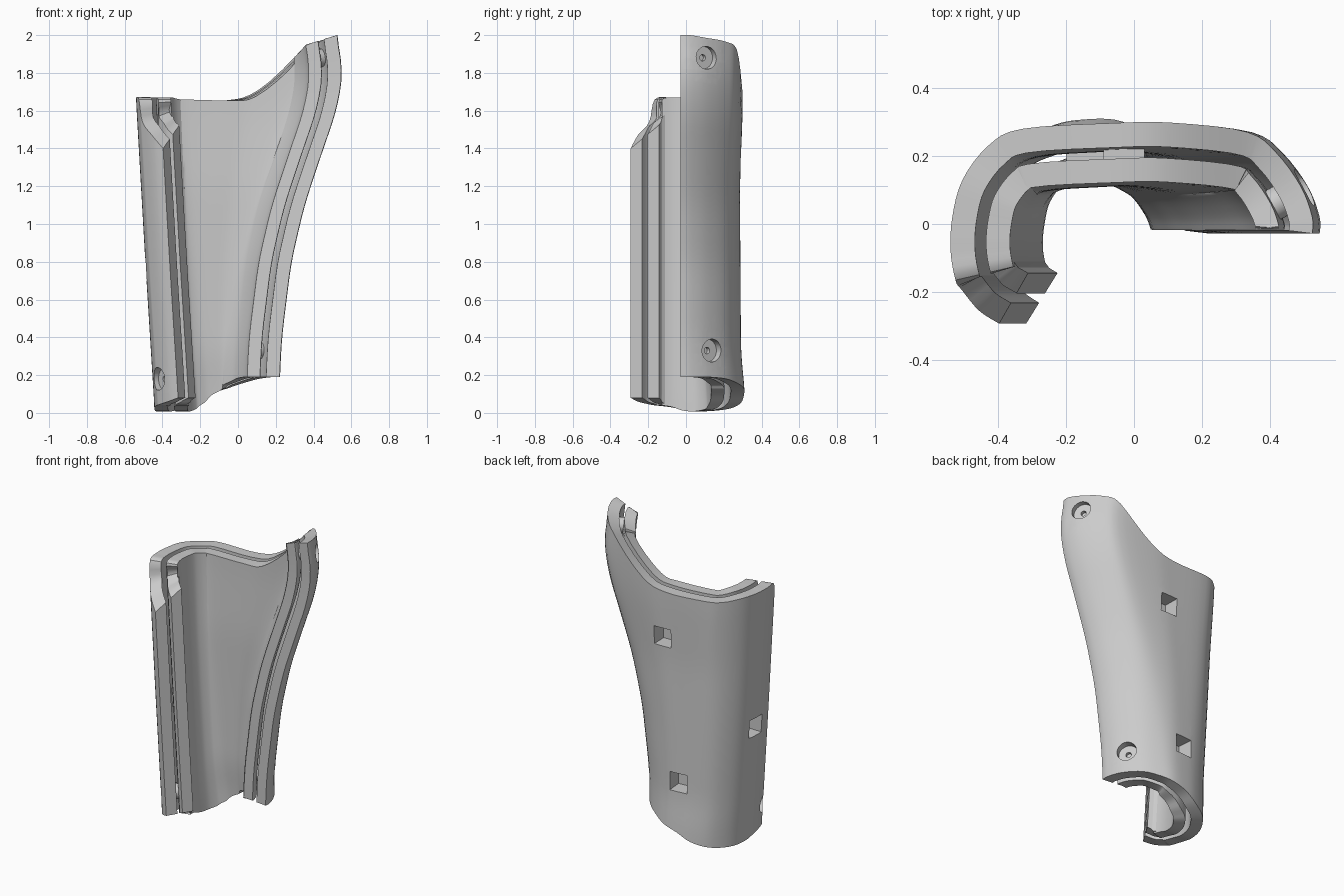
import bpy, bmesh
from mathutils import Vector, Matrix
from math import floor, sin, cos, pi

cube = bpy.data.objects.get("Cube")
if cube:
    bpy.data.objects.remove(cube)

grey = bpy.data.materials.new("plain grey")
grey.use_nodes = True
COLOUR = (0.6, 0.6, 0.6, 1)
grey.diffuse_color = COLOUR
grey.node_tree.nodes["Principled BSDF"].inputs["Base Color"].default_value = COLOUR

# Cross-section stations: side blend, x shift, y, top, bottom, rim drop per depth
STATIONS = [
    (0, .128, -.293, 1.40, .08, -.7), (0, .073, -.255, 1.47, .06, -.5),
    (0, .027, -.195, 1.54, .045, -.3), (0, .014, -.165, 1.66, .04, 0),
    (0, 0, -.08, 1.67, .03, 0), (0, .005, .02, 1.67, .01, 0),
    (0, .035, .13, 1.67, .01, 0), (0, .11, .23, 1.66, .025, 0),
    (0, .21, .28, 1.66, .055, 0), (.45, 0, .297, 1.655, .10, 0),
    (.62, -.02, .298, 1.71, .13, .2), (1, -.2, .27, 1.92, .155, .4),
    (1, -.11, .21, 1.965, .18, .45), (1, -.035, .11, 1.985, .19, .3),
    (1, 0, .02, 2.0, .19, .3), (1, 0, -.028, 2.0, .19, .3)]
LAST = len(STATIONS) - 1

# Profiles along the height
LEFT = [(0, -.44), (.8, -.49), (1.67, -.54), (2, -.55)]
RIGHT = [(0, .215), (.2, .22), (.4, .23), (.8, .28), (1.1, .35), (1.4, .45),
         (1.6, .52), (1.8, .555), (2, .52)]
BACK = [(0, 1.05), (.15, 1.03), (.3, .97), (1.2, .95), (1.6, 1), (2, 1)]


def spline(a, b, c, d, f):
    return b + .5 * f * (c - a + f * (2*a - 5*b + 4*c - d + f * (3*(b - c) + d - a)))


def profile(points, z):
    for (z0, v0), (z1, v1) in zip(points, points[1:]):
        if z <= z1:
            return v0 + (v1 - v0) * (z - z0) / (z1 - z0)
    return points[-1][1]


def soft(points, z):
    return sum(profile(points, min(2, max(0, z + k * .04))) for k in range(-2, 3)) / 5


def station(u):
    i = min(max(floor(u), 0), LAST - 1)
    quad = [STATIONS[min(max(i + k, 0), LAST)] for k in (-1, 0, 1, 2)]
    return [spline(*values, u - i) for values in zip(*quad)]


def skin(u, z):
    t, dx, y = station(u)[:3]
    left, right = soft(LEFT, z), soft(RIGHT, z)
    return Vector((left + (right - left) * t + dx, y * soft(BACK, z) if y > 0 else y, z))


def inward(u, z):
    tangent = skin(min(u + .5, LAST), z) - skin(max(u - .5, 0), z)
    return Vector((tangent.y, -tangent.x, 0)).normalized()


def finish(bm, name):
    bmesh.ops.recalc_face_normals(bm, faces=bm.faces)
    mesh = bpy.data.meshes.new(name)
    bm.to_mesh(mesh)
    bm.free()
    ob = bpy.data.objects.new(name, mesh)
    bpy.context.collection.objects.link(ob)
    mesh.materials.append(grey)
    return ob


# One curved plate, between two depths below the outer skin
def shell(near, far):
    bm = bmesh.new()
    cols, rows = LAST * 4, 30
    sides = []
    for depth in (near, far):
        grid = []
        for i in range(cols + 1):
            u = i * LAST / cols
            top, bottom, drop = station(u)[3:]
            top -= drop * depth
            column = []
            for j in range(rows + 1):
                z = bottom + (top - bottom) * j / rows
                column.append(bm.verts.new(skin(u, z) + inward(u, z) * depth))
            grid.append(column)
        sides.append(grid)
        for a, b in zip(grid, grid[1:]):
            for j in range(rows):
                bm.faces.new((a[j], b[j], b[j + 1], a[j + 1]))
    a, b = sides
    for i in range(cols):
        for j in (0, rows):
            bm.faces.new((a[i][j], a[i + 1][j], b[i + 1][j], b[i][j]))
    for j in range(rows):
        for i in (0, cols):
            bm.faces.new((a[i][j], a[i][j + 1], b[i][j + 1], b[i][j]))
    return bm


def frame(u, z):
    axis = inward(u, z)
    across = Vector((0, 0, 1)).cross(axis)
    return skin(u, z), axis, across, axis.cross(across)


# Pull an edge loop inwards to a depth and close it with a floor
def sink(bm, edges, origin, axis, depth):
    made = bmesh.ops.extrude_edge_only(bm, edges=edges)["geom"]
    verts = {g for g in made if isinstance(g, bmesh.types.BMVert)}
    for v in verts:
        v.co += axis * (depth - (v.co - origin).dot(axis))
    rim = [e for e in bm.edges if e.verts[0] in verts and e.verts[1] in verts]
    return bmesh.ops.edgeloop_fill(bm, edges=rim)["faces"]


# Cut a polygonal pocket in the skin; reach sets how deep existing faces are removed
def pocket(bm, u, z, radius, sides, reach, depth):
    origin, axis, across, up = frame(u, z)
    normals = [across * cos(2 * pi * k / sides) + up * sin(2 * pi * k / sides)
               for k in range(sides)]

    def nearby(size):
        found = []
        for f in bm.faces:
            offset = f.calc_center_median() - origin
            level = offset.dot(axis)
            if -.05 < level < reach and max(offset.dot(n) for n in normals) < size:
                found.append(f)
        return found

    for n in normals:
        faces = nearby(radius + .06)
        edges = {e for f in faces for e in f.edges}
        verts = {v for f in faces for v in f.verts}
        bmesh.ops.bisect_plane(bm, geom=faces + list(edges) + list(verts), dist=1e-5,
                               plane_co=origin + n * radius, plane_no=n)
    bmesh.ops.delete(bm, geom=nearby(radius - 1e-5), context="FACES")
    rim = []
    for e in bm.edges:
        offset = (e.verts[0].co + e.verts[1].co) / 2 - origin
        if e.is_boundary and offset.length < radius * 1.6 and offset.dot(axis) < .036:
            rim.append(e)
    return sink(bm, rim, origin, axis, depth)


# Short cylinder bridging the gap between the shells
def spacer(name, u, z, near, far):
    origin, axis, across, up = frame(u, z)
    turn = Matrix((across, up, axis)).transposed().to_4x4()
    bm = bmesh.new()
    bmesh.ops.create_cone(bm, cap_ends=True, segments=24, radius1=.048, radius2=.048,
                          depth=far - near, matrix=Matrix.Translation(
                              origin + axis * (near + far) / 2) @ turn)
    return finish(bm, name)


outer = shell(0, .072)
parts = [finish(shell(.105, .175), "inner_shell")]

# Screw holes with a small pilot hole in each floor
for n, (u, z) in enumerate([(13, 1.88), (12.7, .33), (2, .18)]):
    for base in pocket(outer, u, z, .06, 20, .036, .045):
        bmesh.ops.inset_individual(outer, faces=[base], thickness=.043,
                                   use_even_offset=True)
        loop = list(base.edges)
        bmesh.ops.delete(outer, geom=[base], context="FACES_ONLY")
        origin, axis = frame(u, z)[:2]
        sink(outer, loop, origin, axis, .068)
    parts.append(spacer(f"screw_spacer_{n + 1}", u, z, .07, .115))

# Square sockets on the back and the side, reaching the inner shell
for u, z in [(9.4, 1.35), (9.05, .42), (4.5, .76)]:
    pocket(outer, u, z, .06, 4, .095, .104)
parts.append(finish(outer, "outer_shell"))

# Smooth skins with crisp rims
bpy.ops.object.select_all(action="DESELECT")
for ob in parts:
    ob.select_set(True)
bpy.context.view_layer.objects.active = parts[0]
bpy.ops.object.shade_smooth_by_angle(angle=.6)
